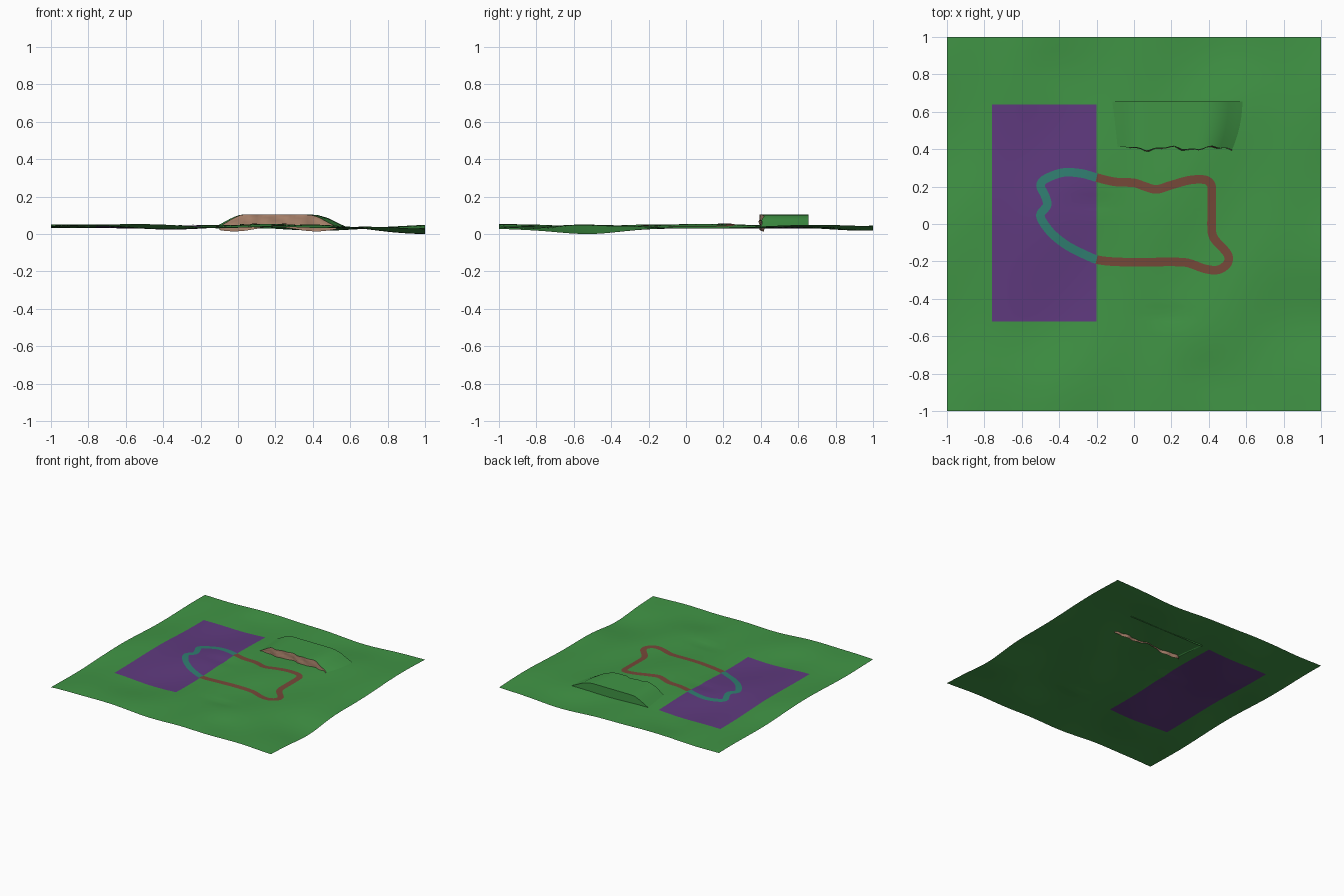
import bpy, bmesh, math
from mathutils import Vector

if "Cube" in bpy.data.objects:
    bpy.data.objects.remove(bpy.data.objects["Cube"])


def material(name, rgb):
    m = bpy.data.materials.new(name)
    m.diffuse_color = (*rgb, 1)
    m.use_nodes = True
    m.node_tree.nodes["Principled BSDF"].inputs["Base Color"].default_value = m.diffuse_color
    return m


GRASS = material("grass green", (0.052, 0.30, 0.06))
PURPLE = material("marsh purple", (0.115, 0.042, 0.21))
BROWN = material("path brown", (0.18, 0.065, 0.04))
TEAL = material("path teal", (0.03, 0.21, 0.165))
ROCK = material("cliff rock", (0.42, 0.235, 0.155))


def make(name, verts, faces, mats, rule=None):
    me = bpy.data.meshes.new(name)
    me.from_pydata(verts, [], faces)
    for m in mats:
        me.materials.append(m)
    for p in me.polygons:
        p.use_smooth = True
        if rule:
            p.material_index = rule(p.center)
    ob = bpy.data.objects.new(name, me)
    bpy.context.collection.objects.link(ob)
    return ob


def strip_faces(rows, cols, wrap=False):
    last = rows if wrap else rows - 1
    return [(r * cols + c, r * cols + c + 1, (r + 1) % rows * cols + c + 1, (r + 1) % rows * cols + c)
            for r in range(last) for c in range(cols - 1)]


# Local swells and dips: x, y, x spread, y spread, height
BUMPS = [(1, -.5, .3, .25, -.036), (-.75, .1, .25, .3, .012), (-.45, .85, .15, .15, -.01),
         (.37, -.8, .15, .15, -.012), (.18, -.49, .12, .04, -.006), (-.24, .11, .12, .04, -.006),
         (.25, 0, .3, .3, .01), (-.6, -.85, .3, .2, .012), (.6, .9, .25, .2, -.012)]


def ground(x, y):
    z = .045 + .006 * math.sin(5 * x + 2 * y + 1) + .005 * math.sin(6 * y - 3 * x) + .003 * math.sin(11 * x - 6 * y)
    for bx, by, sx, sy, h in BUMPS:
        z += h * math.exp(-((x - bx) / sx) ** 2 - ((y - by) / sy) ** 2)
    return z


# Rolling ground with a rectangular purple marsh
N = 50
pts = [(-1 + 2 * i / N, -1 + 2 * j / N) for i in range(N + 1) for j in range(N + 1)]
low = min(ground(x, y) for x, y in pts)


def height(x, y):
    return ground(x, y) - low


def in_marsh(c):
    return int(-.76 < c.x < -.2 and -.52 < c.y < .64)


make("ground", [(x, y, height(x, y)) for x, y in pts],
     [f[::-1] for f in strip_faces(N + 1, N + 1)][::1] and
     [f for f in strip_faces(N + 1, N + 1)][::1] and
     [tuple(reversed(f)) for f in strip_faces(N + 1, N + 1)], [GRASS, PURPLE], in_marsh)

# Winding closed path, teal where it crosses the marsh
ROUTE = [(-.2, .248), (-.28, .27), (-.38, .275), (-.475, .24), (-.5, .205), (-.475, .15), (-.465, .1),
         (-.5, .05), (-.48, 0), (-.43, -.06), (-.35, -.12), (-.25, -.17), (-.2, -.19), (-.13, -.2),
         (0, -.205), (.27, -.205), (.38, -.24), (.45, -.245), (.5, -.21), (.5, -.16), (.43, -.08),
         (.415, -.03), (.415, .2), (.385, .235), (.3, .235), (.2, .208), (.12, .185), (.06, .2),
         (0, .22), (-.1, .225)]
line = []
n = len(ROUTE)
for i in range(n):
    a, b, c, d = (Vector(ROUTE[(i + k) % n]) for k in (-1, 0, 1, 2))
    t1, t2 = (c - a) / 2, (d - b) / 2
    seg = (c - b).length
    t1 *= min(1, seg / t1.length)
    t2 *= min(1, seg / t2.length)
    for s in range(6):
        t = s / 6
        line.append(b * (2 * t**3 - 3 * t**2 + 1) + t1 * (t**3 - 2 * t**2 + t)
                    + c * (3 * t**2 - 2 * t**3) + t2 * (t**3 - t**2))
verts = []
for i, p in enumerate(line):
    d = (line[(i + 1) % len(line)] - line[i - 1]).normalized()
    side = Vector((-d.y, d.x))
    for w in (.023, 0, -.023):
        q = p + side * w
        verts.append((q.x, q.y, height(*q) + .003))
make("path", verts, [f[::-1] for f in strip_faces(len(line), 3, True)], [BROWN, TEAL],
     lambda c: int(c.x < -.2))

# Grassy bank: arched shell that narrows toward the cliff
OUTLINE = [(0, .04), (.06, .062), (.12, .085), (.17, .1), (.22, .105), (.5, .105), (.72, .105),
           (.79, .1), (.86, .085), (.93, .06), (1, .038)]


def arch(t):
    for (a, za), (b, zb) in zip(OUTLINE, OUTLINE[1:]):
        if t <= b:
            return za + (zb - za) * (t - a) / (b - a)
    return OUTLINE[-1][1]


COLS, ROWS = 28, 7


def bank_x(t, y):
    k = (.66 - y) / .25
    return (-.12 + .02 * k) * (1 - t) + (.58 - .05 * k * k) * t


def jag(t):
    return .405 + .008 * math.sin(17 * t) + .005 * math.sin(41 * t)


verts = []
for r in range(ROWS):
    for c in range(COLS + 1):
        t = c / COLS
        y = jag(t) + (.655 - jag(t)) * r / (ROWS - 1)
        verts.append((bank_x(t, y), y, arch(t)))
bank = make("grassy_bank", verts, strip_faces(ROWS, COLS + 1), [GRASS])
for p in bank.data.polygons:
    if p.normal.z < 0:
        p.flip()


# Walls closing the bank: rocky cliff in front, grass behind
def wall(name, back, mat):
    verts = []
    for r in range(5):
        for c in range(COLS + 1):
            t, k = c / COLS, r / 4
            y = .655 if back else jag(t) + .006 * math.sin(23 * t + 9 * k) * math.sin(math.pi * k)
            bottom = .03 if back else .026 + .012 * math.cos(9 * t + 2)
            top = arch(t)
            bottom = min(bottom, top - .005)
            verts.append((bank_x(t, y), y, bottom + (top - bottom) * k))
    faces = strip_faces(5, COLS + 1)
    make(name, verts, [f[::-1] for f in faces] if back else faces, [mat])


wall("cliff_face", False, ROCK)
wall("bank_back", True, GRASS)
